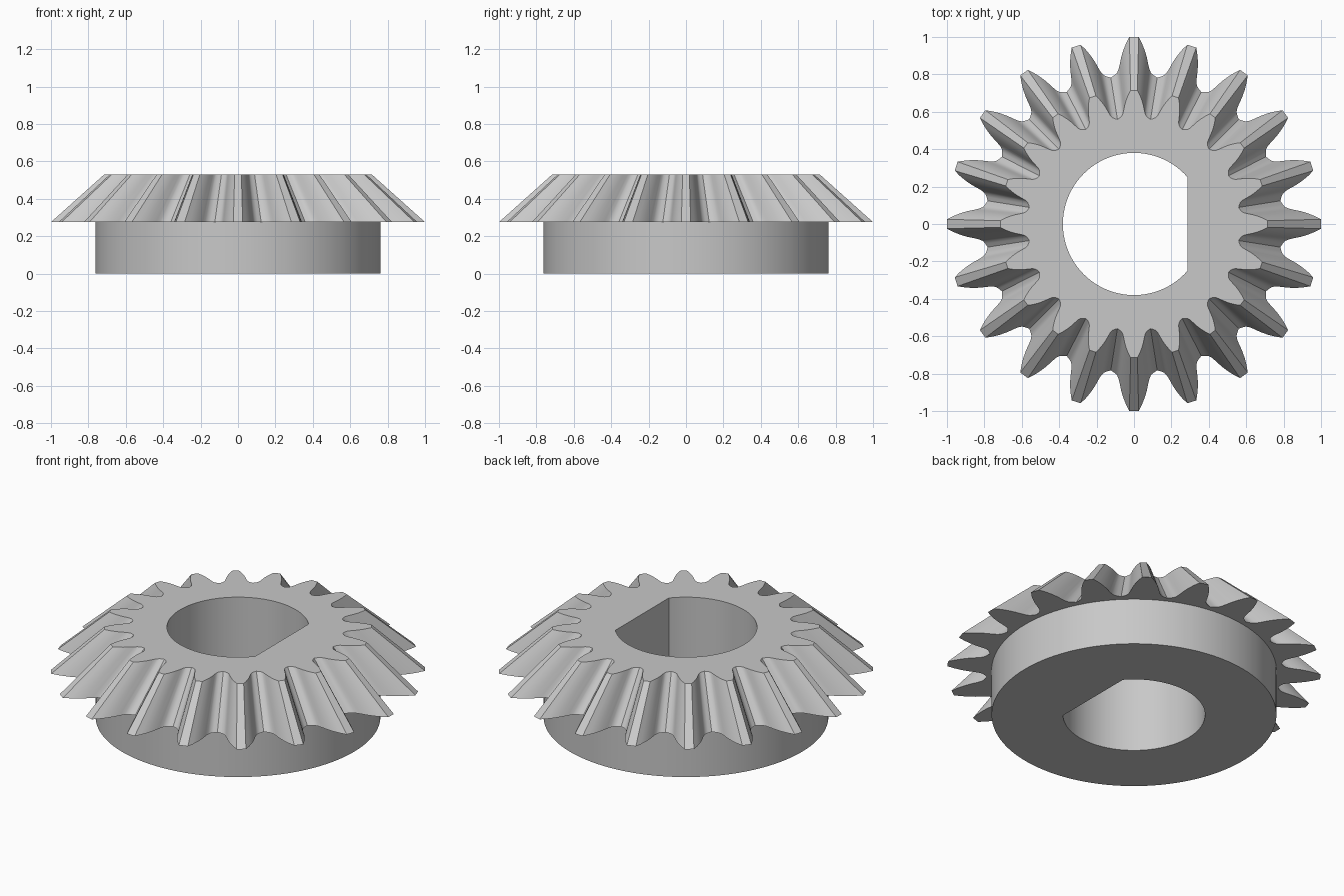
import bpy, bmesh
from math import sin, cos, atan2, acos, hypot, radians, pi, tau

cube = bpy.data.objects.get("Cube")
if cube:
    bpy.data.objects.remove(cube, do_unlink=True)

TEETH = 20
Z_BACK, Z_FACE = 0.275, 0.53      # heights of the large and small tooth ends
TAPER = 0.715                     # size of the small end relative to the large
HUB_R, BORE_R, FLAT_X = 0.762, 0.38, 0.287

steel = bpy.data.materials.new("grey_steel")
steel.use_nodes = True
colour = (0.58, 0.58, 0.58, 1)
steel.diffuse_color = colour
steel.node_tree.nodes["Principled BSDF"].inputs["Base Color"].default_value = colour

# Half tooth: (distance from axis, half width), tip to valley
half_tooth = [(1.0, 0.025), (0.965, 0.043), (0.93, 0.057), (0.89, 0.069),
              (0.85, 0.077), (0.825, 0.083), (0.806, 0.092), (0.795, 0.105)]
flank = [(atan2(w, r), hypot(r, w)) for r, w in half_tooth]
valley = [(pi / TEETH, 0.792)]
tooth = [(-a, r) for a, r in reversed(flank)] + flank + valley
outline = [(a + i * tau / TEETH, r) for i in range(TEETH) for a, r in tooth]

# Shared angles, with the two corners of the bore flat snapped in exactly
angles = [a for a, r in outline]
corner = acos(FLAT_X / BORE_R)
bore_angles = list(angles)
for target in (corner, tau - corner):
    k = min(range(len(angles)), key=lambda i: abs(angles[i] - target))
    bore_angles[k] = target


def bore_radius(a):
    c = cos(a)
    return min(BORE_R, FLAT_X / c) if c > 0.1 else BORE_R


bm = bmesh.new()


def ring(polar, z, scale=1):
    return [bm.verts.new((scale * r * cos(a), scale * r * sin(a), z)) for a, r in polar]


bore = [(a, bore_radius(a)) for a in bore_angles]
hub = [(a, HUB_R) for a in angles]

# Hub base, hub wall, tooth backs, teeth, front face and bore, in one closed skin
rings = [ring(bore, 0), ring(hub, 0), ring(hub, Z_BACK), ring(outline, Z_BACK),
         ring(outline, Z_FACE, TAPER), ring(bore, Z_FACE)]
n = len(angles)
for lower, upper in zip(rings, rings[1:] + rings[:1]):
    for i in range(n):
        j = (i + 1) % n
        bm.faces.new((lower[i], lower[j], upper[j], upper[i]))
bmesh.ops.recalc_face_normals(bm, faces=bm.faces)

mesh = bpy.data.meshes.new("bevel_gear")
bm.to_mesh(mesh)
bm.free()
mesh.materials.append(steel)
gear = bpy.data.objects.new("bevel_gear", mesh)
bpy.context.collection.objects.link(gear)

# Smooth flanks and cylinders, crisp rims and tooth tips
bpy.ops.object.select_all(action="DESELECT")
gear.select_set(True)
bpy.context.view_layer.objects.active = gear
bpy.ops.object.shade_smooth_by_angle(angle=radians(30))
